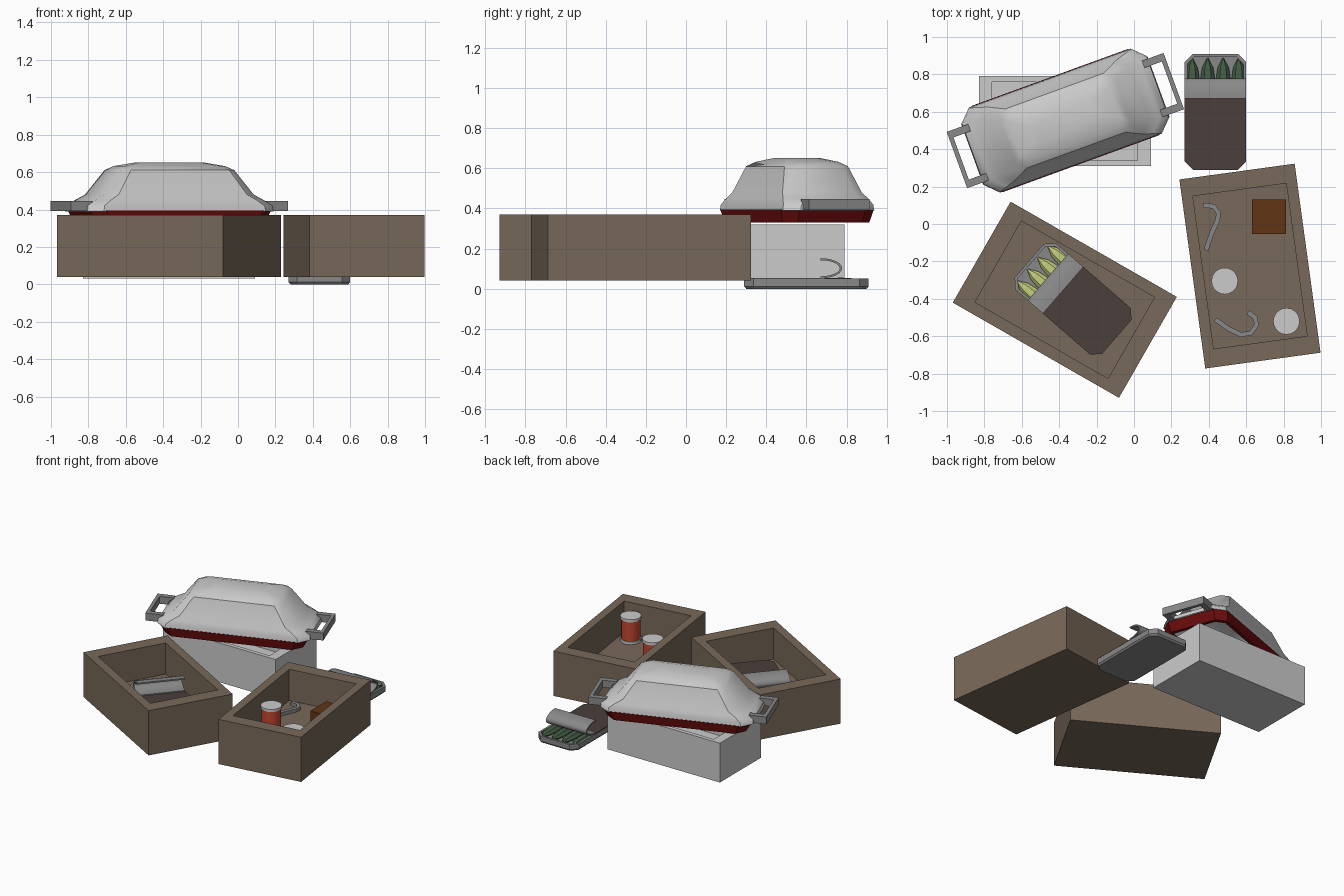
import bpy, bmesh, math
from mathutils import Vector, Matrix

if "Cube" in bpy.data.objects:
    bpy.data.objects.remove(bpy.data.objects["Cube"])


def material(name, rgb):
    m = bpy.data.materials.new(name)
    m.diffuse_color = (*rgb, 1)
    m.use_nodes = True
    m.node_tree.nodes["Principled BSDF"].inputs["Base Color"].default_value = m.diffuse_color
    return m


WOOD = material("wood_brown", (.19, .14, .10))
LABEL = material("label_brown", (.07, .05, .045))
RED = material("dark_red", (.16, .004, .004))
CAN = material("can_red", (.55, .06, .03))
RUST = material("rust_brown", (.12, .035, .008))
GREEN = material("fish_green", (.06, .11, .06))
YELLOW = material("fish_yellow", (.55, .6, .2))
STEEL = material("steel", (.25, .25, .25))
SILVER = material("silver", (.55, .55, .55))


def loft(name, rings, loc=(0, 0, 0), rot=0, mat=None, caps=(True, True), smooth=None):
    """Skin a list of equal-sized point rings."""
    bm = bmesh.new()
    vs = [[bm.verts.new(p) for p in r] for r in rings]
    n = len(rings[0])
    for a, b in zip(vs, vs[1:]):
        for i in range(n):
            j = (i + 1) % n
            bm.faces.new((a[i], a[j], b[j], b[i]))
    if caps[0]:
        bm.faces.new(vs[0][::-1])
    if caps[1]:
        bm.faces.new(vs[-1])
    bmesh.ops.remove_doubles(bm, verts=bm.verts, dist=1e-5)
    bmesh.ops.recalc_face_normals(bm, faces=bm.faces)
    me = bpy.data.meshes.new(name)
    bm.to_mesh(me)
    bm.free()
    ob = bpy.data.objects.new(name, me)
    bpy.context.collection.objects.link(ob)
    ob.matrix_world = Matrix.Translation(loc) @ Matrix.Rotation(math.radians(rot), 4, 'Z')
    if mat:
        me.materials.append(mat)
    if smooth:
        bpy.ops.object.select_all(action='DESELECT')
        ob.select_set(True)
        bpy.context.view_layer.objects.active = ob
        bpy.ops.object.shade_smooth_by_angle(angle=math.radians(smooth))
    return ob


def rect(a, b, z, x=0, y=0):
    return [(x - a, y - b, z), (x + a, y - b, z), (x + a, y + b, z), (x - a, y + b, z)]


def octagon(a, b, c, z):
    return [(-a, -b + c, z), (-a + c, -b, z), (a - c, -b, z), (a, -b + c, z),
            (a, b - c, z), (a - c, b, z), (-a + c, b, z), (-a, b - c, z)]


def circle(r, z, n=20):
    return [(r * math.cos(2 * math.pi * i / n), r * math.sin(2 * math.pi * i / n), z) for i in range(n)]


def crate(name, loc, rot, half, inner, z0, floor, z1, mat):
    loft(name, [rect(*half, z0), rect(*half, z1), rect(*inner, z1), rect(*inner, floor)],
         loc, rot, mat)


# Three open crates
crate("left_crate", (-.37, -.405, 0), -29.8, (.512, .311), (.41, .25), .04, .14, .37, WOOD)
crate("right_crate", (.62, -.225, 0), 7.8, (.311, .51), (.252, .412), .04, .14, .37, WOOD)
crate("grey_crate", (-.37, .55, 0), 0, (.46, .24), (.39, .21), .03, .12, .32, SILVER)


# Opened fish tins with a rolled-back lid
def tin(name, loc, rot, fish_mat):
    loft(name + "_tray", [octagon(.155, .3, .04, 0), octagon(.165, .31, .045, .012),
                          octagon(.165, .31, .045, .05), octagon(.15, .295, .04, .05),
                          octagon(.15, .295, .04, .015)], loc, rot, STEEL)
    lid = [(-.12, -.31), (.12, -.31), (.165, -.265), (.165, .09), (-.165, .09), (-.165, -.265)]
    loft(name + "_lid", [[(x, y, z) for x, y in lid] for z in (.046, .054)], loc, rot, LABEL)
    arc = [math.radians(-90 + 15 * i) for i in range(13)]
    prof = [(.07 + .108 * math.cos(t), .102 + .05 * math.sin(t)) for t in arc]
    prof += [(.07 + .096 * math.cos(t), .102 + .04 * math.sin(t)) for t in reversed(arc)]
    loft(name + "_rolled_lid", [[(x, y, z) for y, z in prof] for x in (-.165, .165)],
         loc, rot, STEEL, smooth=35)
    for k in range(4):
        cx = -.124 + .083 * k
        rings = [[(cx + w * math.cos(math.pi * i / 3), y, .036 + h * math.sin(math.pi * i / 3))
                  for i in range(6)]
                 for y, w, h in ((.0, .036, .02), (.18, .038, .022), (.235, .03, .018), (.288, .003, .003))]
        loft(name + "_fish_%d" % k, rings, loc, rot, fish_mat)


tin("rear_tin", (.435, .6, 0), 0, GREEN)
tin("crate_tin", (-.326, -.40, .14), 49, YELLOW)

# Cans with grey ends
for i, (x, y) in enumerate([(.485, -.305), (.815, -.52)]):
    loft("can_body_%d" % i, [circle(.065, .155), circle(.065, .305)], (x, y, 0), 0, CAN, smooth=40)
    for z in (.14, .305):
        loft("can_end_%d" % i, [circle(.071, z), circle(.071, z + .02)], (x, y, 0), 0, SILVER, smooth=40)

# Small rust-coloured box
loft("small_box", [rect(.092, .092, .14), rect(.092, .092, .225)], (.722, .038, 0), 0, RUST)

# Hooks lying in the right crate
for i, pts in enumerate([
        [(.385, -.14), (.415, -.05), (.447, .02), (.452, .06), (.425, .095), (.37, .1)],
        [(.435, -.51), (.505, -.56), (.57, -.592), (.625, -.583), (.655, -.54), (.648, -.50), (.61, -.472)]]):
    rings = []
    for k, p in enumerate(pts):
        a, b = Vector(pts[max(k - 1, 0)]), Vector(pts[min(k + 1, len(pts) - 1)])
        d = (b - a).normalized() * .013
        rings.append([(p[0] - d.y * s, p[1] + d.x * s, z)
                      for s, z in ((-1, .141), (1, .141), (1, .166), (-1, .166))])
    loft("hook_%d" % i, rings, mat=STEEL)

# Covered roaster: red rim band, silver dome and two handles
POS, ANG = (-.367, .553, 0), 20
rim = [octagon(.48, .23, .06, .33), octagon(.515, .245, .07, .395),
       octagon(.49, .22, .06, .395), octagon(.455, .205, .05, .33)]
loft("roaster_rim", rim + rim[:1], POS, ANG, RED, caps=(False, False))
loft("roaster_dome", [octagon(.53, .242, .07, .39), octagon(.525, .238, .07, .42),
                      octagon(.48, .225, .065, .45), octagon(.425, .21, .06, .48),
                      octagon(.325, .168, .045, .61), octagon(.285, .13, .04, .632),
                      octagon(.19, .07, .03, .65)],
     POS, ANG, SILVER, caps=(False, True), smooth=40)
for s in (-1, 1):
    for name, a, b, x, y in (("grip", .012, .16, .605, 0), ("arm_a", .055, .02, .55, .14),
                             ("arm_b", .055, .02, .55, -.14)):
        loft("handle_" + name, [rect(a, b, z, s * x, y) for z in (.392, .446)], POS, ANG, STEEL)
